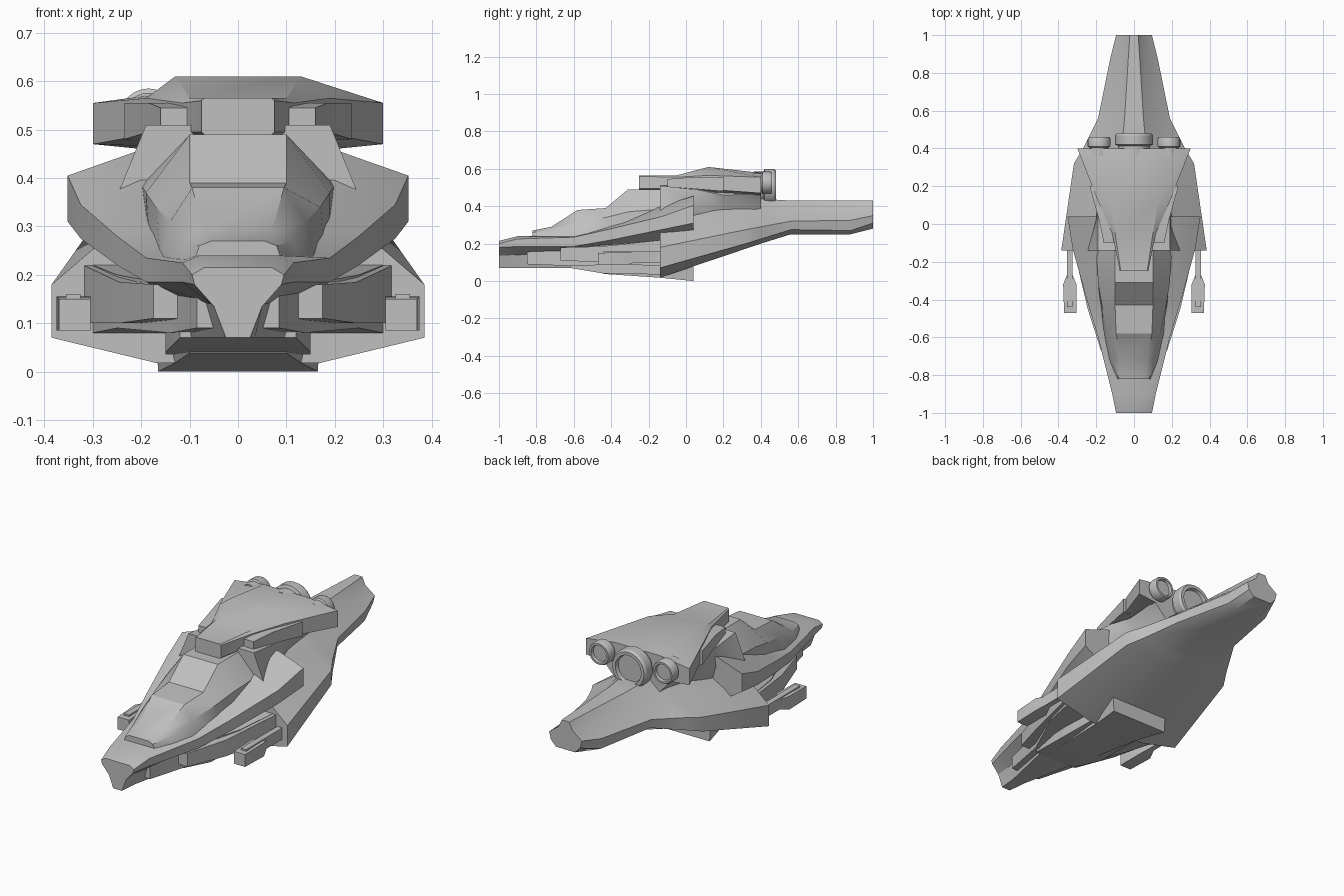
import bpy
import bmesh
import math
from mathutils import Matrix, Vector

default_cube = bpy.data.objects.get("Cube")
if default_cube:
    bpy.data.objects.remove(default_cube, do_unlink=True)

# One plain grey for the whole ship
hull_grey = bpy.data.materials.new("hull_grey")
hull_grey.use_nodes = True
grey = (.53, .53, .53, 1)
hull_grey.diffuse_color = grey
hull_grey.node_tree.nodes["Principled BSDF"].inputs["Base Color"].default_value = grey


def finish(name, mesh_builder, smooth_angle=28):
    """Turn a bmesh into a named, shaded object."""
    bmesh.ops.recalc_face_normals(mesh_builder, faces=mesh_builder.faces)
    mesh = bpy.data.meshes.new(name)
    mesh_builder.to_mesh(mesh)
    mesh_builder.free()
    mesh.materials.append(hull_grey)
    part = bpy.data.objects.new(name, mesh)
    bpy.context.collection.objects.link(part)
    bpy.ops.object.select_all(action="DESELECT")
    part.select_set(True)
    bpy.context.view_layer.objects.active = part
    bpy.ops.object.shade_smooth_by_angle(angle=math.radians(smooth_angle))
    return part


def skin(mesh_builder, rings):
    """Join successive rings of points with quads and close both ends."""
    loops = [[mesh_builder.verts.new(point) for point in ring] for ring in rings]
    count = len(loops[0])
    for near, far in zip(loops, loops[1:]):
        for i in range(count):
            j = (i + 1) % count
            mesh_builder.faces.new((near[i], near[j], far[j], far[i]))
    mesh_builder.faces.new(loops[0])
    mesh_builder.faces.new(loops[-1])


def symmetric_loft(name, sections):
    """Each section is y followed by right-hand (x, z) points, top to bottom."""
    rings = []
    for y, *outline in sections:
        right_half = [(x, y, z) for x, z in outline]
        left_half = [(-x, y, z) for x, z in reversed(outline)]
        rings.append(right_half + left_half)
    mesh_builder = bmesh.new()
    skin(mesh_builder, rings)
    return finish(name, mesh_builder)


def paired_beam(name, stations):
    """A tapering box on each side; stations are y, x range, z range."""
    mesh_builder = bmesh.new()
    for side in (-1, 1):
        rings = []
        for y, (inner, outer), (low, high) in stations:
            corners = ((inner, low), (outer, low), (outer, high), (inner, high))
            rings.append([(side * x, y, z) for x, z in corners])
        skin(mesh_builder, rings)
    return finish(name, mesh_builder)


def engine(name, x, z, radius, start, end):
    """A round nozzle with a collar and a recessed rear face."""
    mesh_builder = bmesh.new()
    length = end - start
    profile = ((.85, 0), (.85, .45), (1, .5), (1, .9), (.92, 1), (.75, 1), (.7, .85))
    rings = []
    for scale, along in profile:
        ring = []
        for step in range(24):
            turn = math.tau * step / 24
            offset = Vector((math.cos(turn), 0, math.sin(turn))) * radius * scale
            ring.append(Vector((x, start + along * length, z)) + offset)
        rings.append(ring)
    skin(mesh_builder, rings)
    return finish(name, mesh_builder)


# Rear hull and tail
symmetric_loft("rear_hull", [
    (-.14, (.1, .42), (.28, .27), (.385, .18), (.385, .07), (.17, .018)),
    (.32, (.07, .42), (.2, .35), (.318, .275), (.318, .2), (.16, .173)),
    (.4, (.065, .44), (.16, .36), (.27, .29), (.27, .225), (.15, .2)),
    (.56, (.05, .43), (.11, .38), (.19, .32), (.185, .275), (.13, .25)),
    (.88, (.03, .43), (.06, .385), (.125, .325), (.12, .27), (.07, .25)),
    (1, (.022, .43), (.04, .39), (.095, .35), (.085, .31), (.055, .28)),
])

# Forward shell with swept shoulders
symmetric_loft("forward_shell", [
    (-1, (.07, .215), (.095, .2), (.09, .18), (.05, .135), (.025, .07)),
    (-.9, (.08, .24), (.115, .225), (.115, .185), (.055, .14), (.035, .07)),
    (-.6, (.1, .24), (.19, .235), (.19, .185), (.12, .15), (.1, .07)),
    (-.4, (.14, .3), (.25, .28), (.25, .22), (.15, .18), (.12, .07)),
    (-.13, (.2, .4), (.325, .345), (.325, .275), (.2, .21), (.15, .1)),
    (.04, (.21, .455), (.352, .405), (.352, .31), (.24, .24), (.15, .15)),
])

# Stepped canopy
symmetric_loft("canopy", [
    (-.82, (.055, .27), (.08, .26), (.09, .23)),
    (-.72, (.07, .29), (.11, .27), (.13, .23)),
    (-.58, (.095, .38), (.14, .31), (.16, .23)),
    (-.43, (.1, .39), (.17, .34), (.18, .23)),
    (-.31, (.1, .49), (.19, .37), (.19, .27)),
    (-.13, (.1, .49), (.2, .385), (.2, .3)),
])

# Neck with pointed cheek fins under the deck
symmetric_loft("neck", [
    (-.14, (.1, .51), (.19, .51), (.245, .375), (.2, .34)),
    (.05, (.12, .51), (.19, .49), (.2, .4), (.18, .33)),
    (.2, (.14, .51), (.19, .46), (.15, .39), (.13, .33)),
    (.4, (.18, .51), (.2, .465), (.12, .38), (.1, .33)),
])

# Raised upper deck flaring to the rear
symmetric_loft("upper_deck", [
    (-.25, (.07, .565), (.075, .56), (.075, .495), (.07, .49)),
    (-.05, (.1, .565), (.115, .555), (.115, .495), (.1, .485)),
    (.12, (.13, .61), (.19, .565), (.19, .49), (.15, .465)),
    (.4, (.13, .578), (.3, .555), (.3, .47), (.2, .46)),
])
paired_beam("deck_side_pod", [
    (-.1, (.105, .16), (.505, .545)),
    (.02, (.1, .185), (.495, .555)),
    (.2, (.1, .235), (.48, .555)),
])

# Lower forebody, chin and keel
symmetric_loft("lower_forebody", [
    (-.85, (.085, .16), (.085, .09)),
    (-.6, (.14, .18), (.14, .08)),
    (-.35, (.25, .2), (.25, .09)),
    (-.14, (.3, .22), (.3, .08)),
])
symmetric_loft("chin", [
    (-.62, (.12, .12), (.12, .07)),
    (-.44, (.15, .12), (.15, .04)),
    (-.12, (.15, .12), (.15, .035)),
])
symmetric_loft("keel", [
    (-.44, (.1, .06), (.1, .038)),
    (-.14, (.14, .06), (.13, .018)),
    (.04, (.17, .09), (.165, 0)),
])
paired_beam("side_intake", [
    (-.67, (.12, .175), (.11, .18)),
    (-.45, (.16, .245), (.1, .185)),
    (-.13, (.22, .32), (.1, .22)),
])

# Side guns on slim arms
paired_beam("gun", [
    (-.47, (.305, .37), (.085, .15)),
    (-.32, (.305, .375), (.085, .155)),
    (-.27, (.325, .355), (.1, .15)),
    (-.13, (.325, .355), (.1, .15)),
])
paired_beam("gun_ridge", [
    (-.44, (.325, .355), (.14, .16)),
    (-.14, (.325, .355), (.14, .16)),
])

# Rear engines
engine("main_engine", 0, .5, .1, .36, .48)
symmetric_loft("main_engine_pylon", [
    (.34, (.07, .5), (.06, .36)),
    (.43, (.07, .5), (.05, .36)),
])
for side, label in ((1, "left"), (-1, "right")):
    engine(label + "_engine", side * .185, .525, .06, .36, .46)
